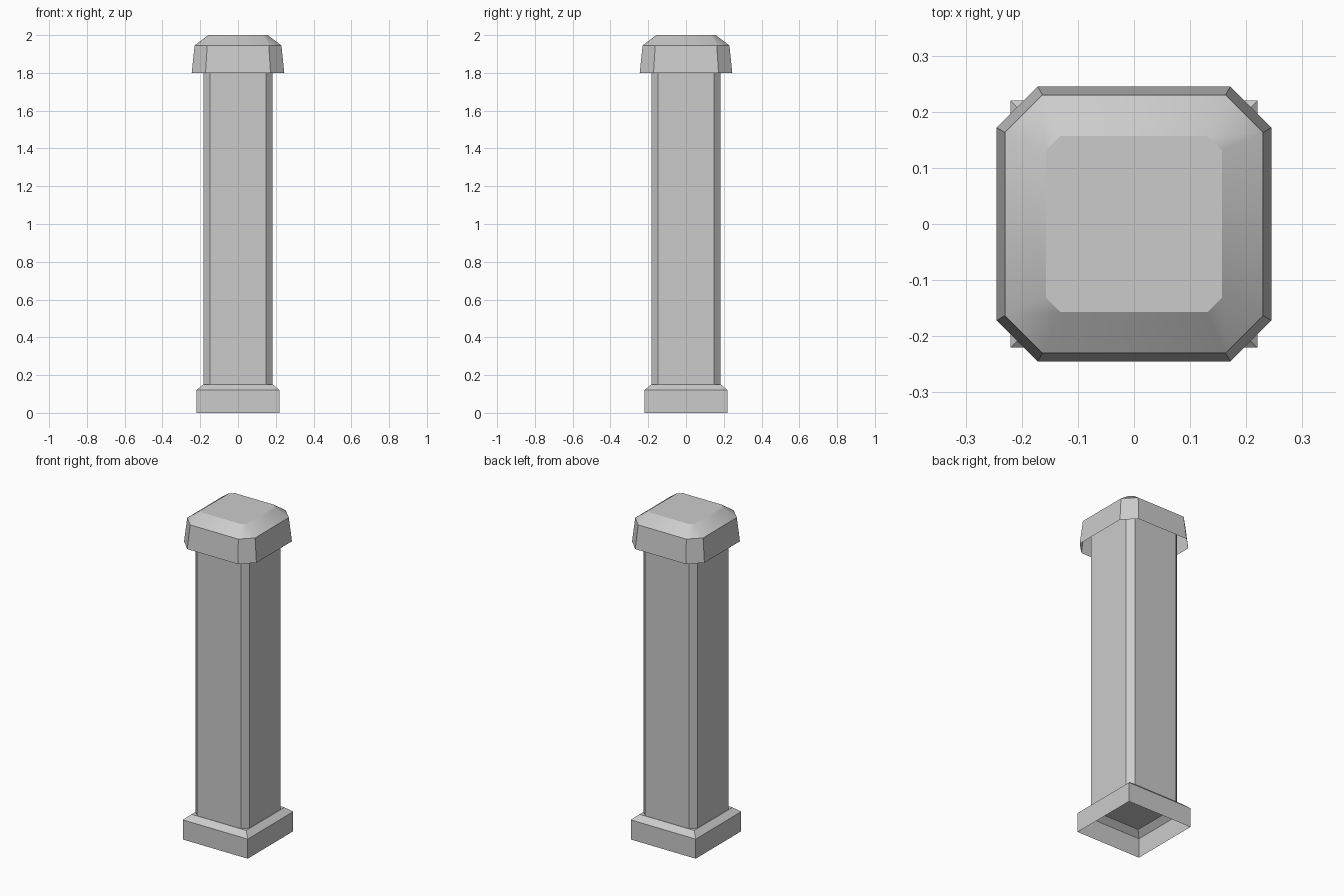
import bpy
import bmesh

cube = bpy.data.objects.get("Cube")
if cube:
    bpy.data.objects.remove(cube, do_unlink=True)

# Plain stone colour
stone = bpy.data.materials.new("grey_stone")
stone.use_nodes = True
colour = (0.6, 0.6, 0.6, 1)
stone.diffuse_color = colour
stone.node_tree.nodes["Principled BSDF"].inputs["Base Color"].default_value = colour


def outline(half, flat):
    """Square outline; corners are cut where flat is less than half."""
    if flat == half:
        return [(half, -half), (half, half), (-half, half), (-half, -half)]
    points = []
    x, y, u, v = half, -flat, half, flat
    for _ in range(4):
        points += [(x, y), (u, v)]
        x, y, u, v = -y, x, -v, u
    return points


def loft(name, sections, close_bottom=False):
    """Stack (half width, flat half length, height) sections, closed on top."""
    bm = bmesh.new()
    rings = [[bm.verts.new((x, y, z)) for x, y in outline(half, flat)]
             for half, flat, z in sections]
    for low, high in zip(rings, rings[1:]):
        for i in range(len(low)):
            j = (i + 1) % len(low)
            bm.faces.new((low[i], low[j], high[j], high[i]))
    bm.faces.new(rings[-1])
    if close_bottom:
        bm.faces.new(rings[0][::-1])
    mesh = bpy.data.meshes.new(name)
    bm.to_mesh(mesh)
    bm.free()
    mesh.materials.append(stone)
    obj = bpy.data.objects.new(name, mesh)
    bpy.context.collection.objects.link(obj)
    return obj


# Hollow plinth, open underneath
loft("base", [(0.22, 0.22, 0), (0.22, 0.22, 0.12), (0.185, 0.185, 0.15)])

# Shaft with cut corners, running up into the cap
loft("shaft", [(0.183, 0.148, 0.15), (0.183, 0.148, 1.9)])

# Flared hollow cap with softly shaded sloping shoulders
cap = loft("cap", [(0.245, 0.172, 1.8), (0.23, 0.163, 1.945), (0.157, 0.131, 2)])
bpy.ops.object.select_all(action="DESELECT")
cap.select_set(True)
bpy.context.view_layer.objects.active = cap
bpy.ops.object.shade_smooth_by_angle(angle=0.53)
